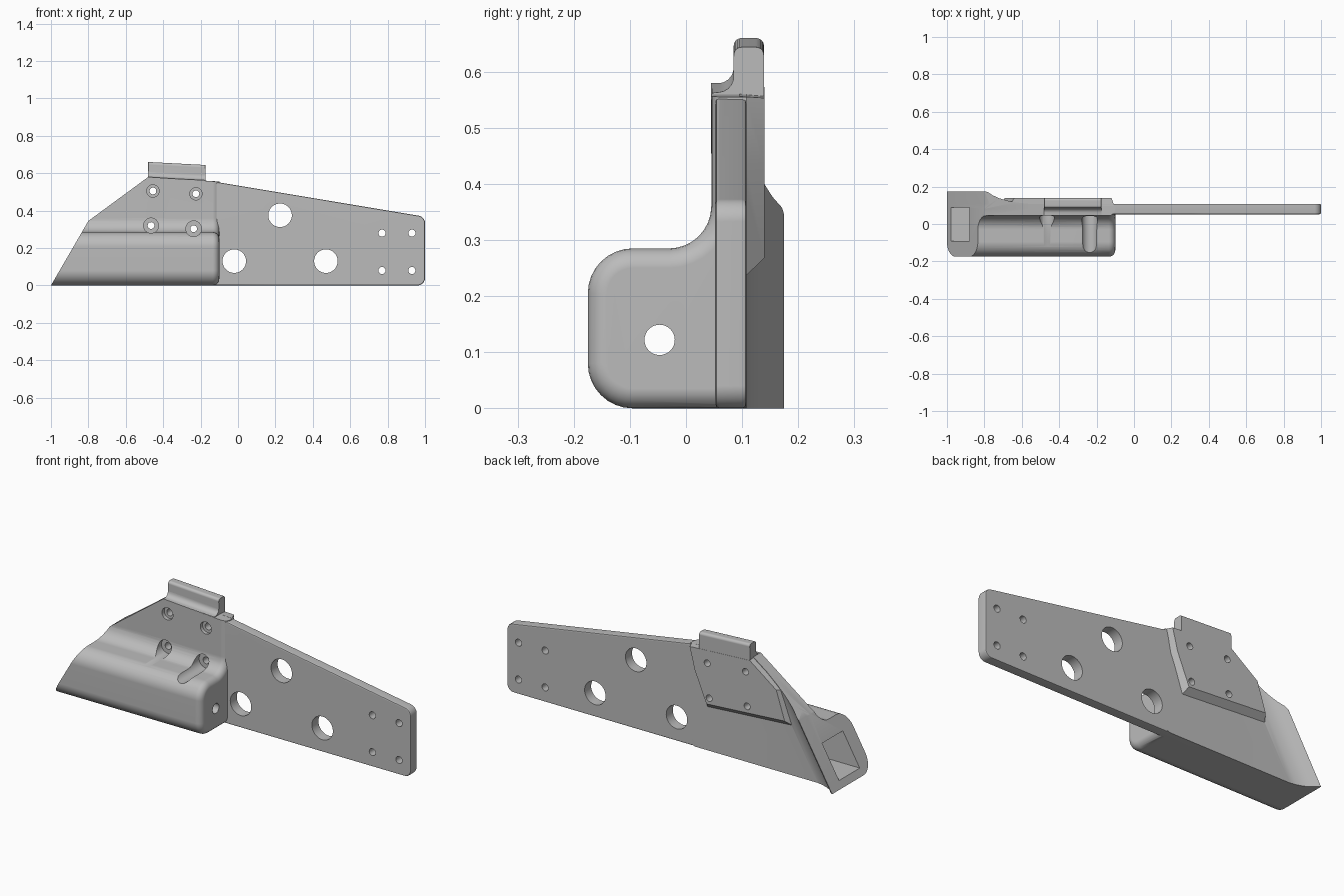
import bpy, bmesh, math
from mathutils import Vector, Matrix

old = bpy.data.objects.get("Cube")
if old:
    bpy.data.objects.remove(old, do_unlink=True)

grey = bpy.data.materials.new("plain_grey")
grey.use_nodes = True
tone = (0.5, 0.5, 0.5, 1)
grey.diffuse_color = tone
grey.node_tree.nodes["Principled BSDF"].inputs["Base Color"].default_value = tone


def rounded(corners, steps=8):
    """Polygon of (a, b, radius) corners with each radius turned into an arc."""
    out = []
    for i, (a, b, r) in enumerate(corners):
        p = Vector((a, b))
        if r == 0:
            out.append(p)
            continue
        u = (Vector(corners[i - 1][:2]) - p).normalized()
        v = (Vector(corners[(i + 1) % len(corners)][:2]) - p).normalized()
        half = u.angle(v) / 2
        centre = p + (u + v).normalized() * (r / math.sin(half))
        start = p + u * (r / math.tan(half)) - centre
        end = p + v * (r / math.tan(half)) - centre
        sweep = start.angle_signed(end)
        for k in range(steps + 1):
            out.append(centre + Matrix.Rotation(-sweep * k / steps, 2) @ start)
    return out


def loft(name, first, last, bevel=None, width=0.01, segments=3):
    """Solid between two matching loops, with optional bevelled edges."""
    bm = bmesh.new()
    a = [bm.verts.new(p) for p in first]
    b = [bm.verts.new(p) for p in last]
    bm.faces.new(a)
    bm.faces.new(b[::-1])
    for i in range(len(a)):
        bm.faces.new((a[i - 1], b[i - 1], b[i], a[i]))
    bmesh.ops.recalc_face_normals(bm, faces=bm.faces)
    if bevel:
        edges = [e for e in bm.edges if bevel(e.verts[0].co, e.verts[1].co)]
        bmesh.ops.bevel(bm, geom=edges, offset=width, segments=segments,
                        profile=0.5, affect='EDGES', clamp_overlap=True)
    mesh = bpy.data.meshes.new(name)
    bm.to_mesh(mesh)
    bm.free()
    ob = bpy.data.objects.new(name, mesh)
    bpy.context.collection.objects.link(ob)
    mesh.materials.append(grey)
    return ob


def slab(name, outline, y0, y1, **kw):
    return loft(name, [(x, y0, z) for x, z in outline], [(x, y1, z) for x, z in outline], **kw)


def rod(name, axis, start, end, u, v, r, n=32):
    ring = [(u + r * math.cos(t * math.tau / n), v + r * math.sin(t * math.tau / n)) for t in range(n)]
    if axis == 'Y':
        return slab(name, ring, start, end)
    return loft(name, [(start, y, z) for y, z in ring], [(end, y, z) for y, z in ring])


def combine(base, tool, operation):
    mod = base.modifiers.new("combine", 'BOOLEAN')
    mod.operation, mod.solver, mod.object = operation, 'EXACT', tool
    bpy.context.view_layer.objects.active = base
    bpy.ops.object.modifier_apply(modifier=mod.name)
    bpy.data.objects.remove(tool, do_unlink=True)


# Side outline that trims the housing and the flared end
TRIM = [(-1, 0), (-0.05, 0), (-0.05, 0.551), (-0.12, 0.556), (-0.48, 0.58), (-0.8, 0.345)]

# Housing: rounded section swept along x, blended up into the wall
section = rounded([(0.108, 0, 0), (-0.175, 0, 0.08), (-0.175, 0.285, 0.08),
                   (0.045, 0.285, 0.075), (0.045, 0.62, 0), (0.108, 0.62, 0)])
bracket = loft("bracket", [(-1.1, y, z) for y, z in section], [(-0.1, y, z) for y, z in section],
               bevel=lambda p, q: min(p.x, q.x) > -0.11 and min(p.y, q.y) < 0.1 and min(p.z, q.z) < 0.6,
               width=0.035, segments=5)
combine(bracket, slab("trim", TRIM, -0.4, 0.4), 'INTERSECT')

# Flared mouth at the slanted end, parallel to the slant
curve = [(-0.1, 0.08), (-0.1, 0.175), (0, 0.175), (0.01, 0.171), (0.025, 0.154), (0.045, 0.138),
         (0.07, 0.125), (0.1, 0.115), (0.14, 0.107), (0.14, 0.08)]
slant = 0.2 / 0.345
flare = loft("flare", [(-1 + u - 0.1 * slant, y, -0.1) for u, y in curve],
             [(-1 + u + 0.7 * slant, y, 0.7) for u, y in curve])
combine(flare, slab("trim", TRIM, -0.4, 0.4), 'INTERSECT')
combine(bracket, flare, 'UNION')

# Long tapered plate
plate_outline = rounded([(-0.45, 0, 0), (1, 0, 0.04), (1, 0.367, 0.04), (-0.12, 0.554, 0), (-0.45, 0.56, 0)])
plate = slab("plate", plate_outline, 0.052, 0.108,
             bevel=lambda p, q: abs(p.y - q.y) < 0.001 and max(p.x, q.x) > -0.4,
             width=0.008, segments=2)
combine(bracket, plate, 'UNION')

# Raised pad on the back with sloping sides
foot = [(-0.105, 0.556), (-0.13, 0.43), (-0.2, 0.225), (-0.72, 0.26), (-0.665, 0.443), (-0.48, 0.578)]
face = [(-0.12, 0.553), (-0.15, 0.435), (-0.22, 0.268), (-0.69, 0.3), (-0.64, 0.455), (-0.48, 0.573)]
pad = loft("pad", [(x, 0.095, z) for x, z in foot], [(x, 0.14, z) for x, z in face])
combine(bracket, pad, 'UNION')

# Upright tab on the top edge, its foot curving to the front
tab_section = rounded([(0.046, 0.5, 0), (0.046, 0.578, 0), (0.085, 0.582, 0.028),
                       (0.085, 0.66, 0.014), (0.139, 0.66, 0.014), (0.139, 0.5, 0)], 5)
tab = loft("tab", [(-0.48, y, z) for y, z in tab_section],
           [(-0.175, y, z - 0.016) for y, z in tab_section],
           bevel=lambda p, q: abs(p.x - q.x) < 0.001 and min(p.z, q.z) > 0.6,
           width=0.014, segments=3)
combine(bracket, tab, 'UNION')

# Screw holes with counterbores; the lower pair are reached by long grooves
for x, z, r, start in ((-0.455, 0.505, 0.033, 0), (-0.225, 0.49, 0.033, 0),
                       (-0.465, 0.32, 0.04, -0.3), (-0.237, 0.303, 0.042, -0.3)):
    combine(bracket, rod("counterbore", 'Y', start, 0.065, x, z, r), 'DIFFERENCE')
    combine(bracket, rod("screw_hole", 'Y', 0, 0.3, x, z, 0.018), 'DIFFERENCE')

# Large and small holes in the plate
for x, z in ((0.225, 0.375), (-0.02, 0.13), (0.47, 0.13)):
    combine(bracket, rod("large_hole", 'Y', 0, 0.3, x, z, 0.063, 40), 'DIFFERENCE')
for x in (0.77, 0.93):
    for z in (0.08, 0.28):
        combine(bracket, rod("small_hole", 'Y', 0, 0.3, x, z, 0.019, 24), 'DIFFERENCE')

# Socket in the slanted end and the hole leading into it
socket = [(-1.1, 0.035), (-0.35, 0.035), (-0.35, 0.21), (-1.1, 0.21)]
combine(bracket, slab("socket", socket, -0.09, 0.087), 'DIFFERENCE')
combine(bracket, rod("end_hole", 'X', -0.5, 0.02, -0.047, 0.122, 0.027), 'DIFFERENCE')

# Smooth shading with crisp edges
bpy.ops.object.select_all(action='DESELECT')
bracket.select_set(True)
bpy.context.view_layer.objects.active = bracket
bpy.ops.object.shade_smooth_by_angle(angle=math.radians(30))
normals = bracket.modifiers.new("normals", 'WEIGHTED_NORMAL')
normals.keep_sharp = True
